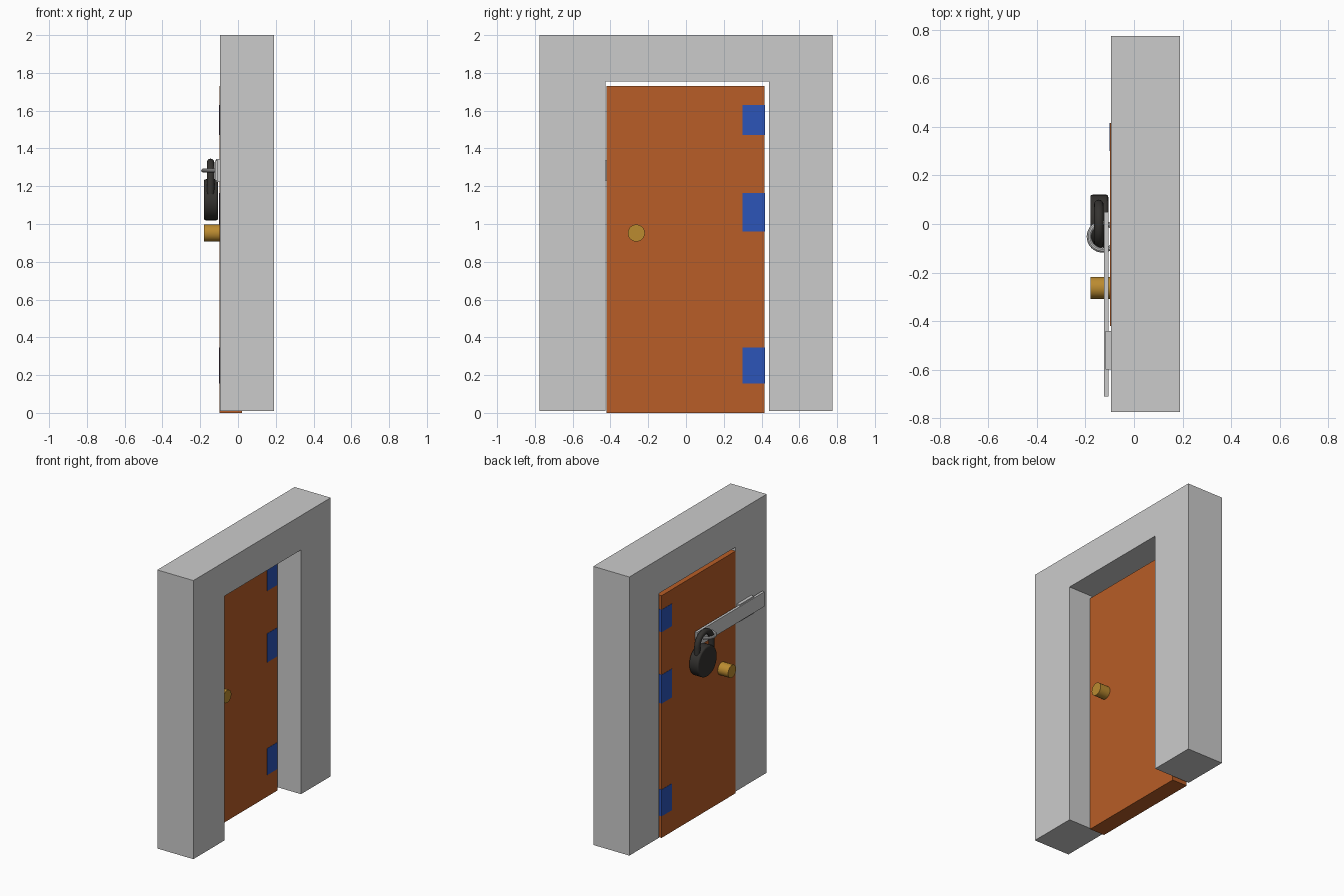
import bpy, bmesh, math
from math import sin, cos, pi

if "Cube" in bpy.data.objects:
    bpy.data.objects.remove(bpy.data.objects["Cube"])


def material(name, color):
    m = bpy.data.materials.new(name)
    m.diffuse_color = (*color, 1)
    m.use_nodes = True
    m.node_tree.nodes["Principled BSDF"].inputs["Base Color"].default_value = m.diffuse_color
    return m


ORANGE = material("door_orange", (0.48, 0.11, 0.02))
BLUE = material("hinge_blue", (0.025, 0.09, 0.48))
GOLD = material("knob_gold", (0.50, 0.26, 0.03))
DARK = material("lock_dark", (0.035, 0.033, 0.03))


def finish(obj, name, mat=None, smooth=False):
    obj.name = name
    if mat:
        obj.data.materials.append(mat)
    if smooth:
        bpy.ops.object.shade_smooth_by_angle(angle=math.radians(35))
    return obj


def box(name, x, y, z, mat=None):
    bpy.ops.mesh.primitive_cube_add(
        size=1, location=[(a + b) / 2 for a, b in (x, y, z)])
    obj = bpy.context.object
    obj.scale = [b - a for a, b in (x, y, z)]
    bpy.ops.object.transform_apply(location=False, rotation=False, scale=True)
    return finish(obj, name, mat)


def disc(name, x, y, z, radius, mat, sides=32):
    # cylinder lying along x
    bpy.ops.mesh.primitive_cylinder_add(
        vertices=sides, radius=radius, depth=x[1] - x[0],
        location=((x[0] + x[1]) / 2, y, z), rotation=(0, pi / 2, 0))
    return finish(bpy.context.object, name, mat, True)


# Wall: arch profile extruded through its thickness
bm = bmesh.new()
profile = [(-0.775, 0.01), (-0.425, 0.01), (-0.425, 1.755), (0.44, 1.755),
           (0.44, 0.01), (0.775, 0.01), (0.775, 2.0), (-0.775, 2.0)]
face = bm.faces.new([bm.verts.new((-0.095, y, z)) for y, z in profile])
ext = bmesh.ops.extrude_face_region(bm, geom=[face])
bmesh.ops.translate(bm, vec=(0.285, 0, 0),
                    verts=[v for v in ext["geom"] if isinstance(v, bmesh.types.BMVert)])
bmesh.ops.recalc_face_normals(bm, faces=bm.faces)
mesh = bpy.data.meshes.new("wall_frame")
bm.to_mesh(mesh)
bm.free()
bpy.context.collection.objects.link(bpy.data.objects.new("wall_frame", mesh))

# Door, hinges showing on both faces, and knob through the door
box("door", (-0.098, 0.02), (-0.42, 0.415), (0, 1.73), ORANGE)
for i, z in enumerate([(0.155, 0.345), (0.96, 1.165), (1.47, 1.63)]):
    box(f"hinge_{i + 1}", (-0.100, 0.022), (0.30, 0.417), z, BLUE)
disc("door_knob", (-0.18, 0.10), -0.263, 0.952, 0.045, GOLD)

# Hasp: swinging bar, wall plate and staple ring
box("hasp_bar", (-0.123, -0.105), (-0.71, 0.05), (1.23, 1.335))
box("hasp_plate", (-0.117, -0.095), (-0.60, -0.44), (1.222, 1.345))
bpy.ops.mesh.primitive_torus_add(location=(-0.129, -0.052, 1.283),
                                 major_radius=0.056, minor_radius=0.01,
                                 major_segments=32, minor_segments=10)
finish(bpy.context.object, "staple_ring", None, True)

# Padlock body with rounded rim
body = disc("padlock_body", (-0.18, -0.106), 0.012, 1.128, 0.109, DARK)
bev = body.modifiers.new("rim", "BEVEL")
bev.width, bev.segments, bev.limit_method = 0.010, 3, "ANGLE"
bev.angle_limit = math.radians(40)

# Shackle: round bar bent over the staple
path = [(0.08, 1.16)]
path += [(0.08 * cos(a), 1.246 + 0.08 * sin(a)) for a in [pi * i / 16 for i in range(17)]]
path += [(-0.08, 1.16)]
curve = bpy.data.curves.new("padlock_shackle", "CURVE")
curve.dimensions = "3D"
curve.bevel_depth, curve.bevel_resolution = 0.02, 4
curve.use_fill_caps = True
spline = curve.splines.new("POLY")
spline.points.add(len(path) - 1)
for p, (y, z) in zip(spline.points, path):
    p.co = (-0.145, y, z, 1)
    p.radius = 1
spline.use_smooth = True
curve.materials.append(DARK)
bpy.context.collection.objects.link(bpy.data.objects.new("padlock_shackle", curve))
